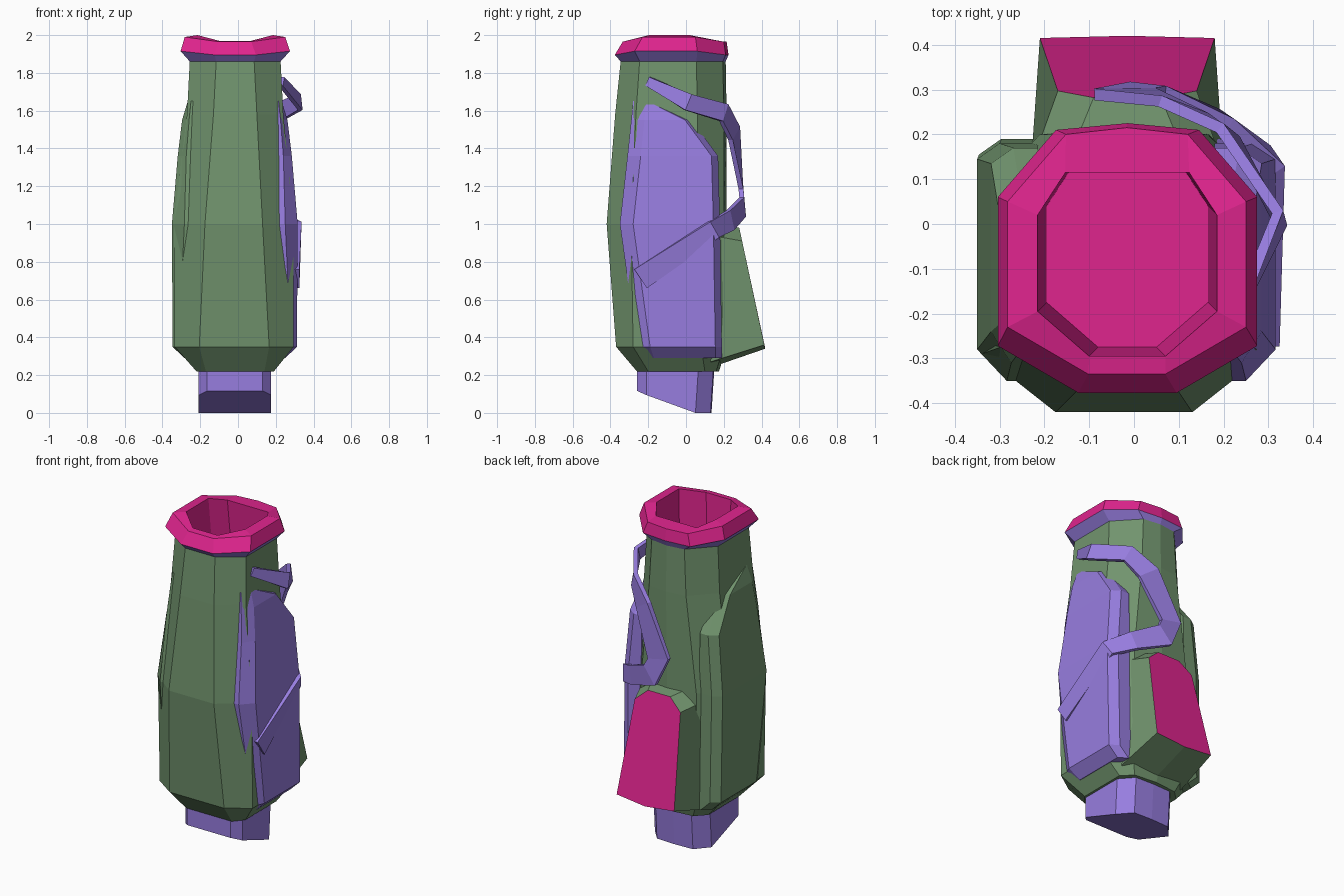
import bpy, bmesh
from mathutils import Vector

if "Cube" in bpy.data.objects:
    bpy.data.objects.remove(bpy.data.objects["Cube"])


def mat(name, rgb):
    m = bpy.data.materials.new(name)
    m.diffuse_color = (*rgb, 1)
    m.use_nodes = True
    m.node_tree.nodes["Principled BSDF"].inputs["Base Color"].default_value = m.diffuse_color
    return m


GREEN = mat("sage green", (0.165, 0.295, 0.155))
PURPLE = mat("violet", (0.31, 0.205, 0.74))
PINK = mat("magenta", (0.74, 0.018, 0.27))


def ring(z, xl, xr, yf, yb, f=(0.16, 0.12), b=(0.13, 0.14), bulge=0.015, lift=0.0):
    """Chamfered rectangle with a slightly bowed back; lift raises the side corners."""
    return [Vector(p) for p in (
        (xl + f[0], yf, z), (xr - f[0], yf, z),
        (xr, yf + f[1], z + lift), (xr, yb - b[1], z + lift),
        (xr - b[0], yb, z), ((xl + xr) / 2, yb + bulge, z), (xl + b[0], yb, z),
        (xl, yb - b[1], z + lift), (xl, yf + f[1], z + lift))]


def loft(name, rings, mats, cap0=True, cap1=True, band_mat=None, cap1_mat=0):
    bm = bmesh.new()
    rows = [[bm.verts.new(p) for p in r] for r in rings]
    n = len(rows[0])
    for k in range(len(rows) - 1):
        for i in range(n):
            j = (i + 1) % n
            face = bm.faces.new((rows[k][i], rows[k][j], rows[k + 1][j], rows[k + 1][i]))
            face.material_index = band_mat[k] if band_mat else 0
    if cap0:
        bm.faces.new(rows[0][::-1])
    if cap1:
        bm.faces.new(rows[-1]).material_index = cap1_mat
    if cap0 and cap1:
        bmesh.ops.recalc_face_normals(bm, faces=bm.faces)
    me = bpy.data.meshes.new(name)
    bm.to_mesh(me)
    bm.free()
    for m in mats:
        me.materials.append(m)
    ob = bpy.data.objects.new(name, me)
    bpy.context.collection.objects.link(ob)
    return ob


# Main bag tube
loft("bag_body", [
    ring(0.22, -0.22, 0.19, -0.26, 0.16, f=(0.05, 0.06), b=(0.06, 0.06)),
    ring(0.35, -0.335, 0.295, -0.37, 0.20, f=(0.13, 0.09), b=(0.12, 0.12)),
    ring(1.00, -0.34, 0.295, -0.42, 0.20, f=(0.165, 0.13)),
    ring(1.58, -0.27, 0.24, -0.375, 0.20, f=(0.14, 0.11)),
    ring(1.87, -0.255, 0.225, -0.345, 0.195, f=(0.14, 0.10)),
], [GREEN], cap1=False)

# Collar: violet underside, magenta rim and well
rf, rb = (0.18, 0.105), (0.13, 0.15)
wf, wb = (0.115, 0.10), (0.062, 0.095)
loft("top_rim", [
    ring(1.86, -0.255, 0.225, -0.345, 0.195, f=(0.14, 0.10)),
    ring(1.895, -0.304, 0.275, -0.377, 0.21, rf, rb, lift=0.02),
    ring(1.965, -0.282, 0.25, -0.335, 0.20, rf, rb, lift=0.025),
    ring(1.97, -0.215, 0.185, -0.295, 0.115, wf, wb, 0, 0.03),
    ring(1.60, -0.195, 0.165, -0.275, 0.135, wf, wb, 0),
], [PURPLE, PINK], cap0=False, band_mat=[0, 1, 1, 1], cap1_mat=1)

# Foot with a front-tilted sole
top = ring(0.23, -0.208, 0.176, -0.26, 0.145, (0.045, 0.05), (0.07, 0.08), 0.005)
sole = ring(0.0, -0.208, 0.176, -0.26, 0.13, (0.045, 0.05), (0.07, 0.08), 0.005)
for p in sole:
    p.z = max(0.0, -0.45 * p.y)
loft("foot", [sole, top], [PURPLE])

# Side pockets: z, outer x, front y, back y, shoulder x
ROWS = [(0.29, 0.25, -0.24, 0.19, 0.20), (0.35, 0.312, -0.26, 0.19, 0.28),
        (1.00, 0.316, -0.35, 0.18, 0.25), (1.36, 0.285, -0.31, 0.17, 0.24),
        (1.55, 0.262, -0.29, 0.03, 0.225), (1.65, 0.232, -0.28, -0.17, 0.215)]


def side_pocket(name, material, mirrored):
    rings = []
    for z, xo, yf, yb, xs in ROWS:
        pts = [(0.18, yf), (xs, yf), (xo, yf + 0.07),
               (xo, yb - 0.035), (xo - 0.05, yb), (0.18, yb)]
        rings.append([Vector((-0.034 - x if mirrored else x, y, z)) for x, y in pts])
    loft(name, rings, [material])


side_pocket("right_pocket", PURPLE, False)
side_pocket("left_pocket", GREEN, True)

# Rear pocket with magenta panel
inner = [(-0.23, 0.13, 0.27), (-0.015, 0.13, 0.24), (0.20, 0.13, 0.27), (0.20, 0.13, 0.94),
         (0.11, 0.16, 1.0), (-0.14, 0.16, 1.0), (-0.23, 0.13, 0.94)]
outer = [(-0.21, 0.415, 0.36), (-0.015, 0.42, 0.34), (0.18, 0.415, 0.36), (0.14, 0.297, 0.91),
         (0.06, 0.282, 0.98), (-0.09, 0.282, 0.98), (-0.17, 0.297, 0.91)]
loft("back_pocket", [inner, outer], [GREEN, PINK], cap1_mat=1)

# Shoulder strap: flat ribbon, (x, y, z, width)
PATH = [(0.23, -0.20, 1.755, 0.05), (0.325, 0.01, 1.645, 0.09), (0.21, 0.20, 1.59, 0.10),
        (0.11, 0.255, 1.48, 0.13), (-0.02, 0.29, 1.20, 0.14), (0.03, 0.30, 1.09, 0.13),
        (0.20, 0.235, 1.02, 0.11), (0.31, 0.145, 0.97, 0.10), (0.312, -0.24, 0.71, 0.12)]
pts = [Vector(p[:3]) for p in PATH]
rings = []
for i, p in enumerate(pts):
    t = (pts[min(i + 1, len(pts) - 1)] - pts[max(i - 1, 0)]).normalized()
    out = Vector((p.x + 0.015, p.y + 0.08, 0)).normalized()
    if i == len(pts) - 1:
        out = Vector((1, 0, 0))
    side = t.cross(out).normalized() * PATH[i][3] / 2
    out = out * 0.013
    rings.append([p + side + out, p - side + out, p - side - out, p + side - out])
loft("shoulder_strap", rings, [PURPLE])
